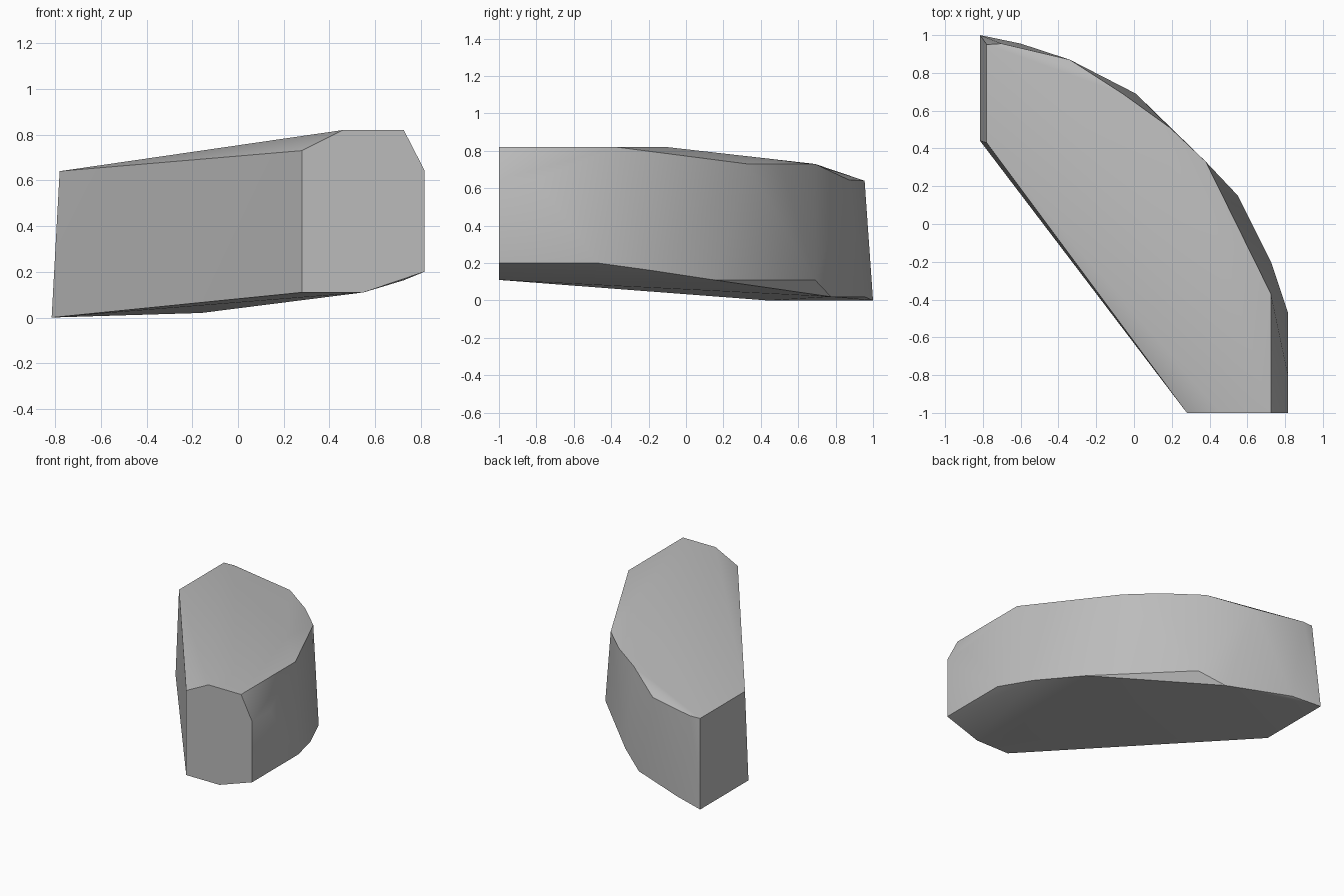
import bpy
import bmesh
import math

cube = bpy.data.objects.get("Cube")
if cube:
    bpy.data.objects.remove(cube, do_unlink=True)

# Stone colour
stone = bpy.data.materials.new("stone grey")
stone.use_nodes = True
grey = (0.5, 0.5, 0.5, 1)
stone.diffuse_color = grey
stone.node_tree.nodes["Principled BSDF"].inputs["Base Color"].default_value = grey

# Cross-section of the flat front end, as (x, z)
front_end = [(0.28, 0.11), (0.28, 0.73), (0.46, 0.82), (0.725, 0.82),
             (0.815, 0.645), (0.815, 0.2), (0.55, 0.11)]

# Upper rim: ridge of the top, then along the outer bend to the far end
upper_rim = [(0.46, -0.1, 0.82), (0.815, -0.8, 0.645), (0.725, -0.37, 0.82),
             (0.38, 0.33, 0.73), (0.19, 0.51, 0.73), (-0.06, 0.69, 0.73),
             (-0.34, 0.87, 0.645), (-0.7, 0.955, 0.64),
             (-0.78, 0.95, 0.64), (-0.78, 0.43, 0.64)]

# Lower rim, along the outer bend to the far end
lower_rim = [(0.815, -0.47, 0.2), (0.725, -0.2, 0.163), (0.55, 0.15, 0.11),
             (0.01, 0.69, 0.11), (-0.16, 0.775, 0.02), (-0.6, 0.955, 0.02),
             (-0.815, 1.0, 0.0), (-0.815, 0.44, 0.0)]

# Curved block: solid skin around the three outlines
bm = bmesh.new()
for x, z in front_end:
    bm.verts.new((x, -1, z))
for point in upper_rim + lower_rim:
    bm.verts.new(point)
result = bmesh.ops.convex_hull(bm, input=bm.verts[:])
loose = {v for v in bm.verts if not v.link_faces}
bmesh.ops.delete(bm, geom=list(loose), context='VERTS')
bmesh.ops.dissolve_limit(bm, angle_limit=math.radians(1),
                         verts=bm.verts[:], edges=bm.edges[:])
bmesh.ops.recalc_face_normals(bm, faces=bm.faces[:])

mesh = bpy.data.meshes.new("curved_block")
bm.to_mesh(mesh)
bm.free()
mesh.materials.append(stone)
block = bpy.data.objects.new("curved_block", mesh)
bpy.context.collection.objects.link(block)

# Soft bend, crisp rims
bpy.ops.object.select_all(action='DESELECT')
block.select_set(True)
bpy.context.view_layer.objects.active = block
bpy.ops.object.shade_smooth_by_angle(angle=math.radians(30))
